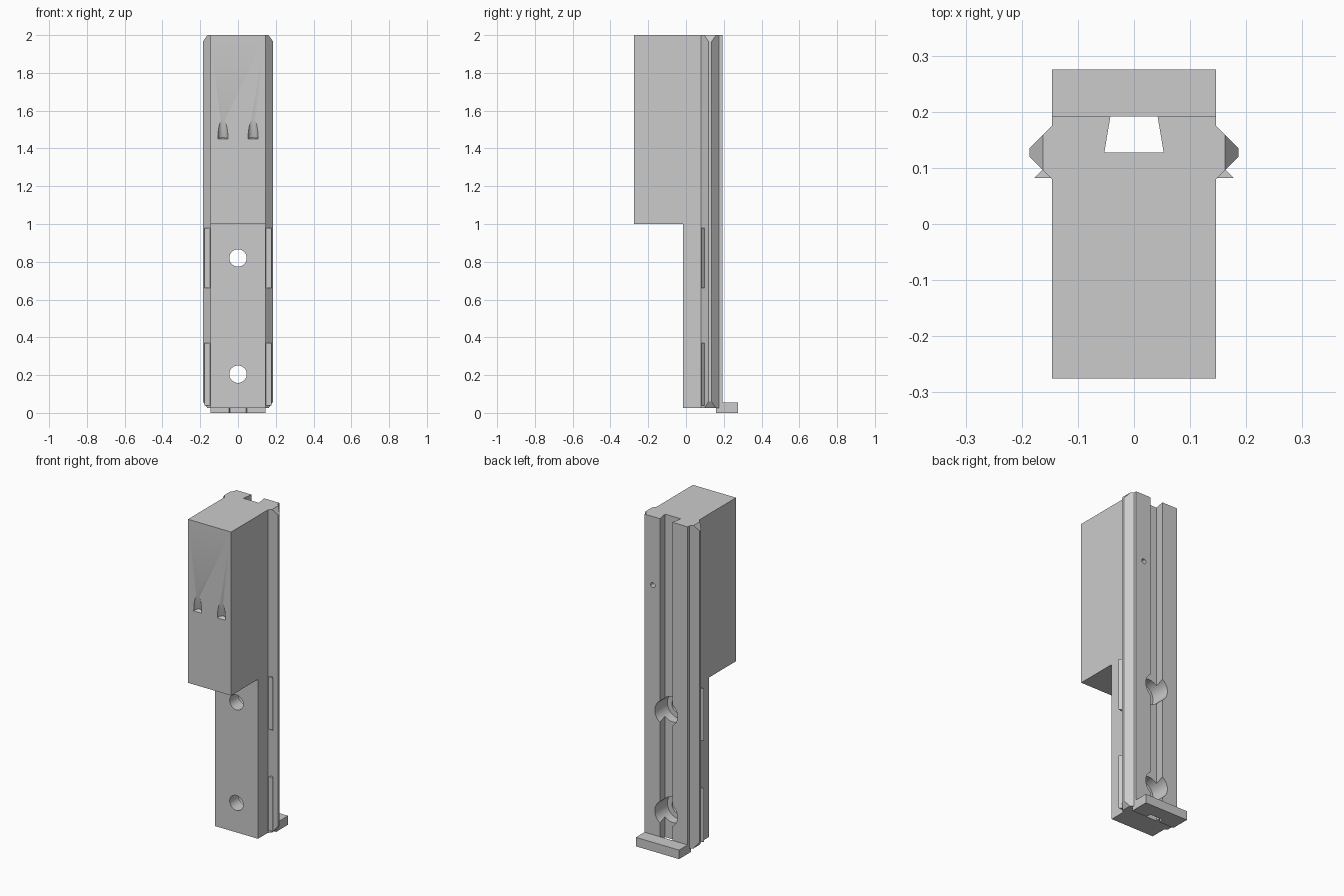
import bpy, bmesh, math
from mathutils import Matrix, Vector

if "Cube" in bpy.data.objects:
    bpy.data.objects.remove(bpy.data.objects["Cube"], do_unlink=True)

grey = bpy.data.materials.new("plain_grey")
grey.use_nodes = True
grey.diffuse_color = (0.6, 0.6, 0.6, 1)
grey.node_tree.nodes["Principled BSDF"].inputs["Base Color"].default_value = grey.diffuse_color

BOTTOM, TOP, BACK, FRONT, HALF = 0.025, 2.0, 0.192, -0.275, 0.146


def finish(name, bm):
    bmesh.ops.recalc_face_normals(bm, faces=bm.faces)
    mesh = bpy.data.meshes.new(name)
    bm.to_mesh(mesh)
    bm.free()
    mesh.materials.append(grey)
    obj = bpy.data.objects.new(name, mesh)
    bpy.context.collection.objects.link(obj)
    return obj


def extrude(points, vector):
    """Closed prism from a flat outline."""
    bm = bmesh.new()
    face = bm.faces.new([bm.verts.new(p) for p in points])
    new = bmesh.ops.extrude_face_region(bm, geom=[face])["geom"]
    moved = [v for v in new if isinstance(v, bmesh.types.BMVert)]
    bmesh.ops.translate(bm, vec=vector, verts=moved)
    # the starting cap must survive for a closed solid
    bm.verts.ensure_lookup_table()
    bmesh.ops.holes_fill(bm, edges=[e for e in bm.edges if e.is_boundary])
    return bm


def upright(outline, z0, z1):
    return extrude([(x, y, z0) for x, y in outline], (0, 0, z1 - z0))


def cylinder(name, radius, start, end):
    start, end = Vector(start), Vector(end)
    axis = end - start
    bm = bmesh.new()
    matrix = Matrix.Translation((start + end) / 2) @ axis.to_track_quat('Z', 'Y').to_matrix().to_4x4()
    bmesh.ops.create_cone(bm, cap_ends=True, segments=40, radius1=radius,
                          radius2=radius, depth=axis.length, matrix=matrix)
    return finish(name, bm)


def combine(target, other, operation):
    mod = target.modifiers.new(operation.lower(), 'BOOLEAN')
    mod.operation, mod.solver, mod.object = operation, 'EXACT', other
    bpy.context.view_layer.objects.active = target
    bpy.ops.object.modifier_apply(modifier=mod.name)
    bpy.data.objects.remove(other, do_unlink=True)


# Main body: side outline with overhanging head block
side = [(FRONT, TOP), (FRONT, 1.0), (-0.015, 1.0), (-0.015, BOTTOM), (BACK, BOTTOM), (BACK, TOP)]
body = finish("slide_body", extrude([(-HALF, y, z) for y, z in side], (2 * HALF, 0, 0)))

# Guide ridges with bevelled ends, and small triangular pads on each side
ridge = [(0.10, 0.08), (HALF, 0.08), (0.186, 0.12), (0.186, 0.135), (HALF, 0.175), (0.10, 0.175)]
pad = [(0.14, 0.082), (0.178, 0.082), (0.156, 0.104)]
for s in (1, -1):
    bm = upright([(s * x, y) for x, y in ridge], BOTTOM, TOP)
    for z, up in ((TOP, 1), (BOTTOM, -1)):
        cut = bmesh.ops.bisect_plane(bm, geom=bm.verts[:] + bm.edges[:] + bm.faces[:],
                                     plane_co=(s * 0.162, 0, z),
                                     plane_no=Vector((s * 0.035, 0, up * 0.024)).normalized(),
                                     clear_outer=True)
        bmesh.ops.holes_fill(bm, edges=[e for e in bm.edges if e.is_boundary])
    combine(body, finish("guide_ridge", bm), 'UNION')
    for z0, z1 in ((0.04, 0.37), (0.66, 0.98)):
        combine(body, finish("pad", upright([(s * x, y) for x, y in pad], z0, z1)), 'UNION')

# Foot plate at the bottom rear
foot = [(-HALF, 0.16), (HALF, 0.16), (HALF, 0.275), (-HALF, 0.275)]
combine(body, finish("foot_plate", upright(foot, 0, 0.055)), 'UNION')

# Dovetail groove down the back, also notching the foot
slope = 0.011 / 0.065
groove = [(-0.053, 0.127), (0.053, 0.127), (0.042, BACK), (-0.042, BACK)]
combine(body, finish("foot_notch", upright(groove, -0.1, 0.1)), 'DIFFERENCE')
w = 0.042 - slope * 0.05
groove[2:] = [(w, BACK + 0.05), (-w, BACK + 0.05)]
combine(body, finish("groove_cutter", upright(groove, 0.055, TOP + 0.1)), 'DIFFERENCE')

# Screw holes, counterbored from the back
for z in (0.205, 0.82):
    combine(body, cylinder("screw_hole", 0.046, (0, -0.1, z), (0, 0.15, z)), 'DIFFERENCE')
    combine(body, cylinder("counterbore", 0.077, (0, 0.07, z), (0, 0.3, z)), 'DIFFERENCE')

# Slanted finger pockets in the front of the head
tilt = math.radians(15)
for x in (-0.08, 0.08):
    start = Vector((x, FRONT, 1.45))
    end = start + Vector((0, -math.sin(tilt), math.cos(tilt))) * 0.3
    combine(body, cylinder("pocket", 0.027, start, end), 'DIFFERENCE')

# Small pin hole in the back
combine(body, cylinder("pin_hole", 0.015, (0.09, 0.09, 1.58), (0.09, 0.3, 1.58)), 'DIFFERENCE')

bpy.ops.object.select_all(action='DESELECT')
body.select_set(True)
bpy.context.view_layer.objects.active = body
bpy.ops.object.shade_smooth_by_angle(angle=math.radians(25))
